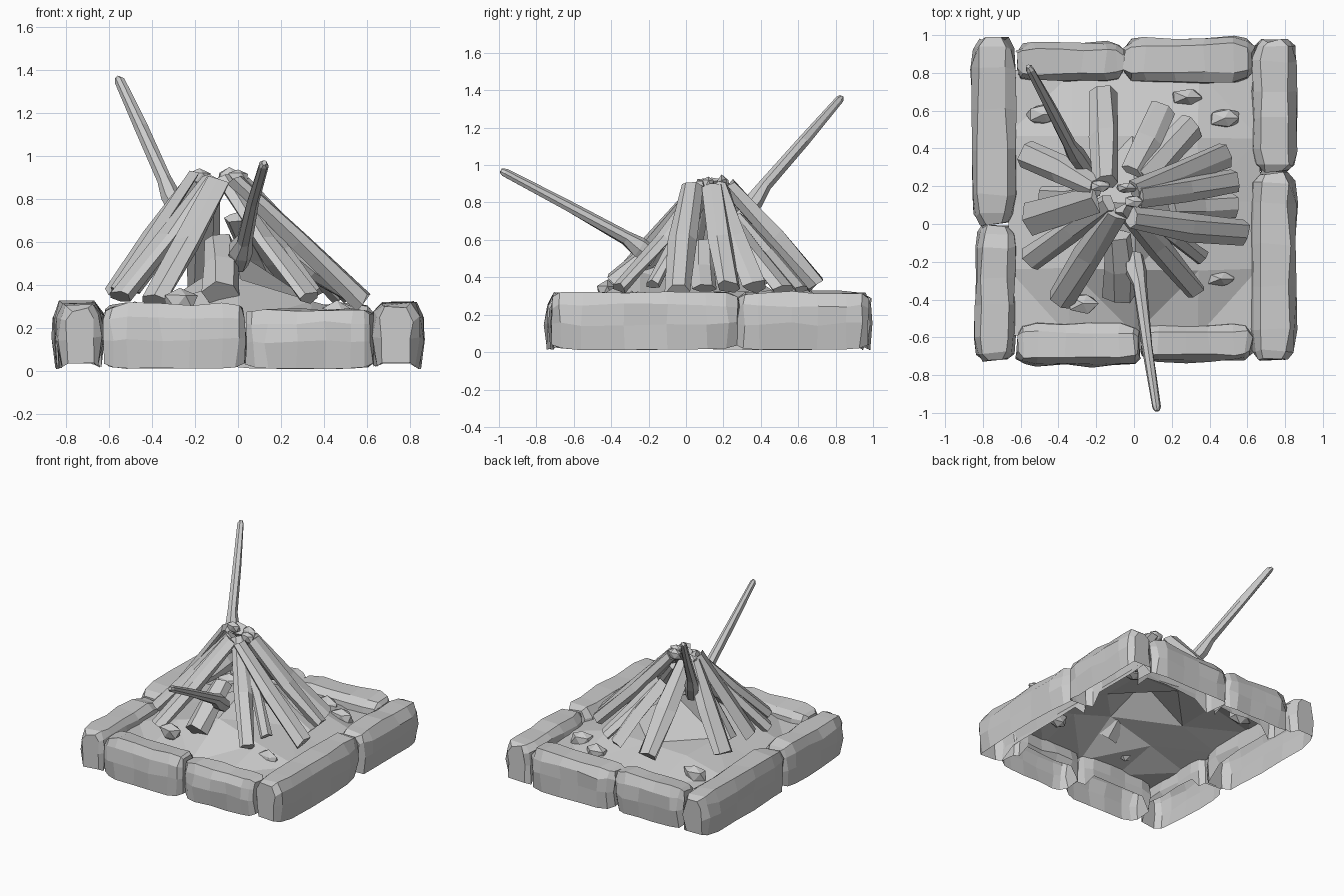
import bpy, bmesh, random
from math import cos, sin, pi
from mathutils import Vector

random.seed(4)
cube = bpy.data.objects.get("Cube")
if cube:
    bpy.data.objects.remove(cube)

grey = bpy.data.materials.new("plain grey")
grey.use_nodes = True
GREY = (0.6, 0.6, 0.6, 1)
grey.diffuse_color = GREY
grey.node_tree.nodes["Principled BSDF"].inputs["Base Color"].default_value = GREY


def finish(name, bm, recalc=True):
    if recalc:
        bmesh.ops.recalc_face_normals(bm, faces=bm.faces[:])
    mesh = bpy.data.meshes.new(name)
    bm.to_mesh(mesh)
    bm.free()
    mesh.materials.append(grey)
    obj = bpy.data.objects.new(name, mesh)
    bpy.context.collection.objects.link(obj)
    return obj


def jitter(a):
    return Vector([random.uniform(-a, a) for _ in range(3)])


def loft(name, rings, closed=True):
    """Skin a list of point rings and cap both ends."""
    bm = bmesh.new()
    rows = [[bm.verts.new(p) for p in ring] for ring in rings]
    n = len(rows[0])
    for a, b in zip(rows, rows[1:]):
        for i in range(n if closed else n - 1):
            j = (i + 1) % n
            bm.faces.new((a[i], a[j], b[j], b[i]))
    bm.faces.new(rows[0])
    bm.faces.new(rows[-1][::-1])
    return finish(name, bm)


def stick(name, points, radii, sides=6, flat=1.0, rough=0.008):
    """Faceted stick along points; flat squashes its thickness."""
    points = [Vector(p) for p in points]
    d = (points[-1] - points[0]).normalized()
    side = d.cross(Vector((0, 0, 1))).normalized()
    up = side.cross(d)
    turn = random.uniform(-0.25, 0.25)
    rings = []
    for p, r in zip(points, radii):
        angles = [2 * pi * i / sides + turn for i in range(sides)]
        rings.append([p + side * cos(a) * r + up * sin(a) * r * flat + jitter(rough)
                      for a in angles])
    return loft(name, rings)


# Ring of border stones: shells open underneath, inner side arched up in the middle
SECTION = [(-0.88, 0), (-1, 0.45), (-0.95, 0.78), (-0.68, 1),
           (0.55, 1), (0.9, 0.84), (1, 0.48), (0.88, 0)]
STATIONS = [(-0.5, 0.6), (-0.45, 0.88), (-0.34, 1), (-0.1, 1),
            (0.12, 1), (0.34, 1), (0.45, 0.88), (0.5, 0.6)]


def border_stone(name, x0, x1, y0, y1, top):
    mid = Vector(((x0 + x1) / 2, (y0 + y1) / 2, 0))
    length = max(x1 - x0, y1 - y0)
    half = min(x1 - x0, y1 - y0) / 2
    if x1 - x0 > y1 - y0:
        axis, inward = Vector((1, 0, 0)), Vector((0, 1 if mid.y < 0 else -1, 0))
    else:
        axis, inward = Vector((0, 1, 0)), Vector((1 if mid.x < 0 else -1, 0, 0))
    rings = []
    for t, s in STATIONS:
        ring = []
        for u, v in SECTION:
            if u > 0 and v == 0 and abs(t) < 0.4:
                v = 0.35
            z = 0.01 + (top - 0.01) * (0.5 + (v - 0.5) * (0.6 + 0.4 * s))
            p = mid + axis * t * length + inward * u * half * s + Vector((0, 0, z))
            wobble = jitter(0.011)
            if v == 0:
                wobble.z = abs(wobble.z) * 0.5
            ring.append(p + wobble)
        rings.append(ring)
    loft(name, rings, closed=False)


border_stone("left_back_stone", 0.62, 0.86, 0.28, 0.97, 0.32)
border_stone("left_front_stone", 0.61, 0.86, -0.72, 0.27, 0.32)
border_stone("right_back_stone", -0.86, -0.62, 0, 0.98, 0.32)
border_stone("right_front_stone", -0.84, -0.62, -0.72, -0.01, 0.31)
border_stone("front_right_stone", -0.62, 0.03, -0.75, -0.52, 0.31)
border_stone("front_left_stone", 0.04, 0.62, -0.73, -0.52, 0.29)
border_stone("back_right_stone", -0.62, -0.06, 0.75, 0.96, 0.31)
border_stone("back_left_stone", -0.05, 0.63, 0.74, 0.99, 0.31)

# Ash mound: a thin faceted sheet, peaked in the middle with a ridge to the front
bm = bmesh.new()
bmesh.ops.create_grid(bm, x_segments=4, y_segments=4, size=1)
for v in bm.verts:
    reach = max(abs(v.co.x), abs(v.co.y))
    z = 0.23 + 0.18 * (1 - reach) + 0.14 * max(0, 1 - 2 * reach)
    if abs(v.co.x) < 0.1 and -0.9 < v.co.y < -0.1:
        z += 0.1
    v.co = Vector((v.co.x * 0.67, 0.11 + v.co.y * 0.7, z))
    v.co += jitter(0.012)
bmesh.ops.triangulate(bm, faces=bm.faces[:])
finish("ash_mound", bm, recalc=False)

# Leaning firewood: foot x, y, z, head x, y, z, half width, flatness
LOGS = [
    (-0.57, 0.37, 0.36, -0.20, 0.19, 0.89, 0.07, 0.7),
    (-0.48, 0.15, 0.37, -0.20, 0.17, 0.78, 0.055, 0.6),
    (-0.55, -0.19, 0.35, -0.13, 0.11, 0.89, 0.065, 0.6),
    (-0.39, -0.40, 0.33, -0.10, 0.06, 0.88, 0.075, 0.6),
    (-0.08, -0.38, 0.36, -0.08, -0.06, 0.60, 0.085, 0.8),
    (0.33, -0.36, 0.34, -0.06, 0.09, 0.89, 0.055, 0.55),
    (0.36, -0.18, 0.36, 0.06, 0.05, 0.74, 0.045, 0.7),
    (0.58, -0.04, 0.32, -0.01, 0.03, 0.89, 0.072, 0.7),
    (0.53, 0.10, 0.34, 0.20, 0.09, 0.58, 0.06, 0.6),
    (0.53, 0.23, 0.35, 0.03, 0.14, 0.88, 0.07, 0.6),
    (0.48, 0.37, 0.35, 0.00, 0.18, 0.88, 0.065, 0.7),
    (0.31, 0.52, 0.33, 0.05, 0.24, 0.70, 0.075, 0.4),
    (0.16, 0.62, 0.33, -0.01, 0.28, 0.72, 0.07, 0.4),
    (-0.16, 0.70, 0.36, -0.15, 0.22, 0.89, 0.078, 0.7),
]
for i, (*ends, r, flat) in enumerate(LOGS):
    foot, head = Vector(ends[:3]), Vector(ends[3:])
    middle = foot.lerp(head, 0.5) + jitter(0.012)
    stick(f"firewood_{i + 1}", [foot, middle, head], [r, r, r * 0.85],
          flat=flat, rough=0.01)

# Split board leaning on the right
stick("right_board", [(-0.56, 0.02, 0.37), (-0.2, 0.13, 0.92)], [0.09, 0.07], 4, 0.3)

# Long poles with thicker wrapped butts
stick("back_pole", [(-0.24, 0.27, 0.68), (-0.31, 0.37, 0.81), (-0.34, 0.42, 0.89),
                    (-0.45, 0.63, 1.13), (-0.55, 0.82, 1.35), (-0.56, 0.835, 1.365)],
      [0.045, 0.05, 0.036, 0.032, 0.022, 0.012], 7, rough=0.003)
stick("front_pole", [(0, -0.17, 0.5), (0.01, -0.25, 0.56), (0.03, -0.32, 0.61),
                     (0.07, -0.65, 0.79), (0.12, -0.97, 0.96), (0.122, -0.99, 0.97)],
      [0.05, 0.058, 0.038, 0.03, 0.023, 0.012], 7, rough=0.003)


# Loose rubble sunk through the mound and chips at the peak
def chunk(name, x, y, z, size, flat):
    bm = bmesh.new()
    bmesh.ops.create_icosphere(bm, subdivisions=1, radius=size)
    stretch = Vector((1.2, random.uniform(0.6, 0.85), flat))
    for v in bm.verts:
        v.co = v.co * random.uniform(0.8, 1.1) * stretch + Vector((x, y, z))
    finish(name, bm)


RUBBLE = [(0.28, 0.67, 0.25), (0.48, 0.56, 0.26), (-0.48, 0.58, 0.26),
          (0.46, -0.29, 0.26), (-0.27, -0.42, 0.32)]
for i, (x, y, z) in enumerate(RUBBLE):
    chunk(f"rubble_{i + 1}", x, y, z, 0.078, 0.95)
for i, (x, y) in enumerate([(-0.18, 0.2), (-0.04, 0.19), (0.0, 0.12)]):
    chunk(f"peak_chip_{i + 1}", x, y, 0.9, 0.05, 0.95)
